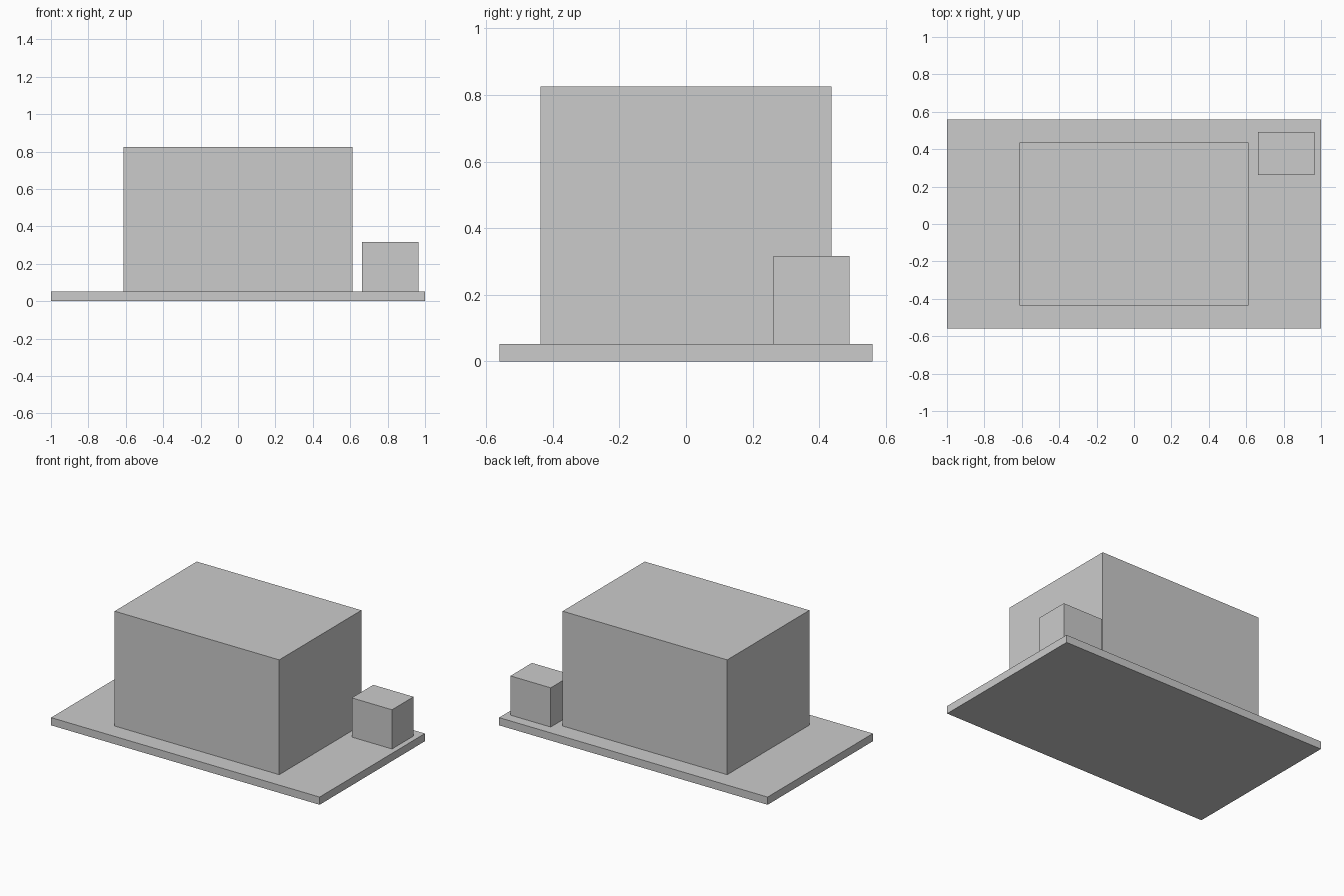
import bpy

if "Cube" in bpy.data.objects:
    bpy.data.objects.remove(bpy.data.objects["Cube"])


def box(name, x, y, z):
    """Axis-aligned box from (min, max) ranges."""
    ranges = (x, y, z)
    bpy.ops.mesh.primitive_cube_add(size=1, location=[(a + b) / 2 for a, b in ranges])
    obj = bpy.context.object
    obj.name = name
    obj.scale = [b - a for a, b in ranges]
    bpy.ops.object.transform_apply(location=False, rotation=False, scale=True)
    return obj


BASE_TOP = 0.052

# Ground slab
box("base_slab", (-1, 1), (-0.56, 0.56), (0, BASE_TOP))
# Large main block
box("main_block", (-0.613, 0.613), (-0.437, 0.437), (BASE_TOP, 0.825))
# Small block at the back right corner
box("small_block", (0.664, 0.964), (0.262, 0.491), (BASE_TOP, 0.316))
